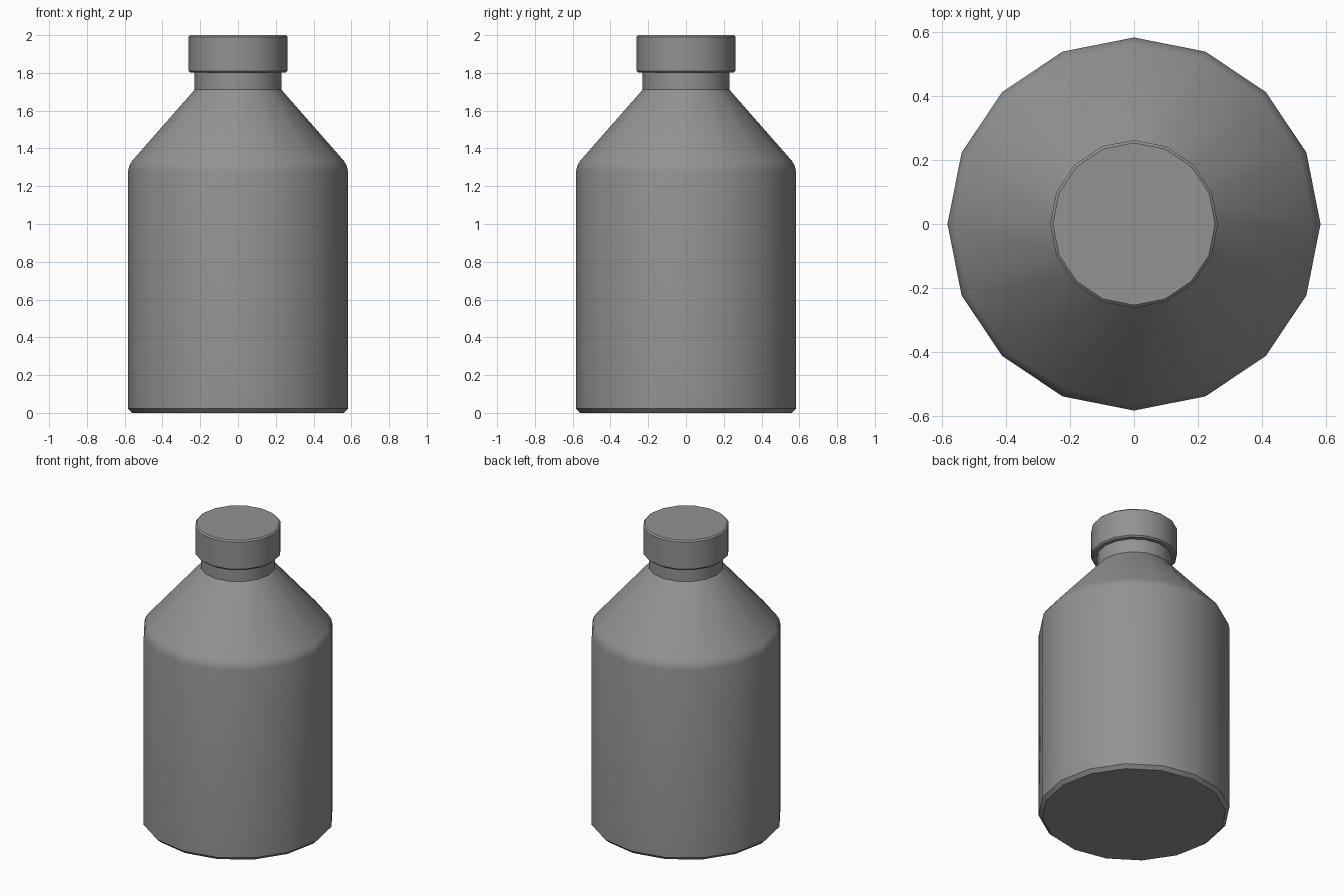
import bpy
import bmesh
from math import cos, sin, tau, radians

SIDES = 16

cube = bpy.data.objects.get("Cube")
if cube:
    bpy.data.objects.remove(cube, do_unlink=True)

grey = bpy.data.materials.new("mid grey")
grey.use_nodes = True
colour = (0.29, 0.29, 0.29, 1)
grey.diffuse_color = colour
grey.node_tree.nodes["Principled BSDF"].inputs["Base Color"].default_value = colour


def lathe(name, profile):
    """Turn a (radius, height) profile into a closed solid."""
    bm = bmesh.new()
    rings = [[bm.verts.new((r * cos(tau * i / SIDES), r * sin(tau * i / SIDES), z))
              for i in range(SIDES)] for r, z in profile]
    for low, high in zip(rings, rings[1:]):
        for i in range(SIDES):
            j = (i + 1) % SIDES
            bm.faces.new((low[i], low[j], high[j], high[i]))
    bm.faces.new(rings[0][::-1])
    bm.faces.new(rings[-1])
    mesh = bpy.data.meshes.new(name)
    bm.to_mesh(mesh)
    bm.free()
    mesh.materials.append(grey)
    obj = bpy.data.objects.new(name, mesh)
    bpy.context.collection.objects.link(obj)
    bpy.ops.object.select_all(action="DESELECT")
    obj.select_set(True)
    bpy.context.view_layer.objects.active = obj
    bpy.ops.object.shade_smooth_by_angle(angle=radians(30))
    return obj


# Body with bevelled base, rounded shoulder and straight neck
lathe("bottle_body", [(0.56, 0), (0.582, 0.022), (0.582, 1.28), (0.575, 1.31),
                      (0.56, 1.335), (0.229, 1.712), (0.229, 1.82)])

# Cap with small bevels on both rims
lathe("bottle_cap", [(0.253, 1.802), (0.262, 1.811), (0.262, 1.991), (0.253, 2.0)])
